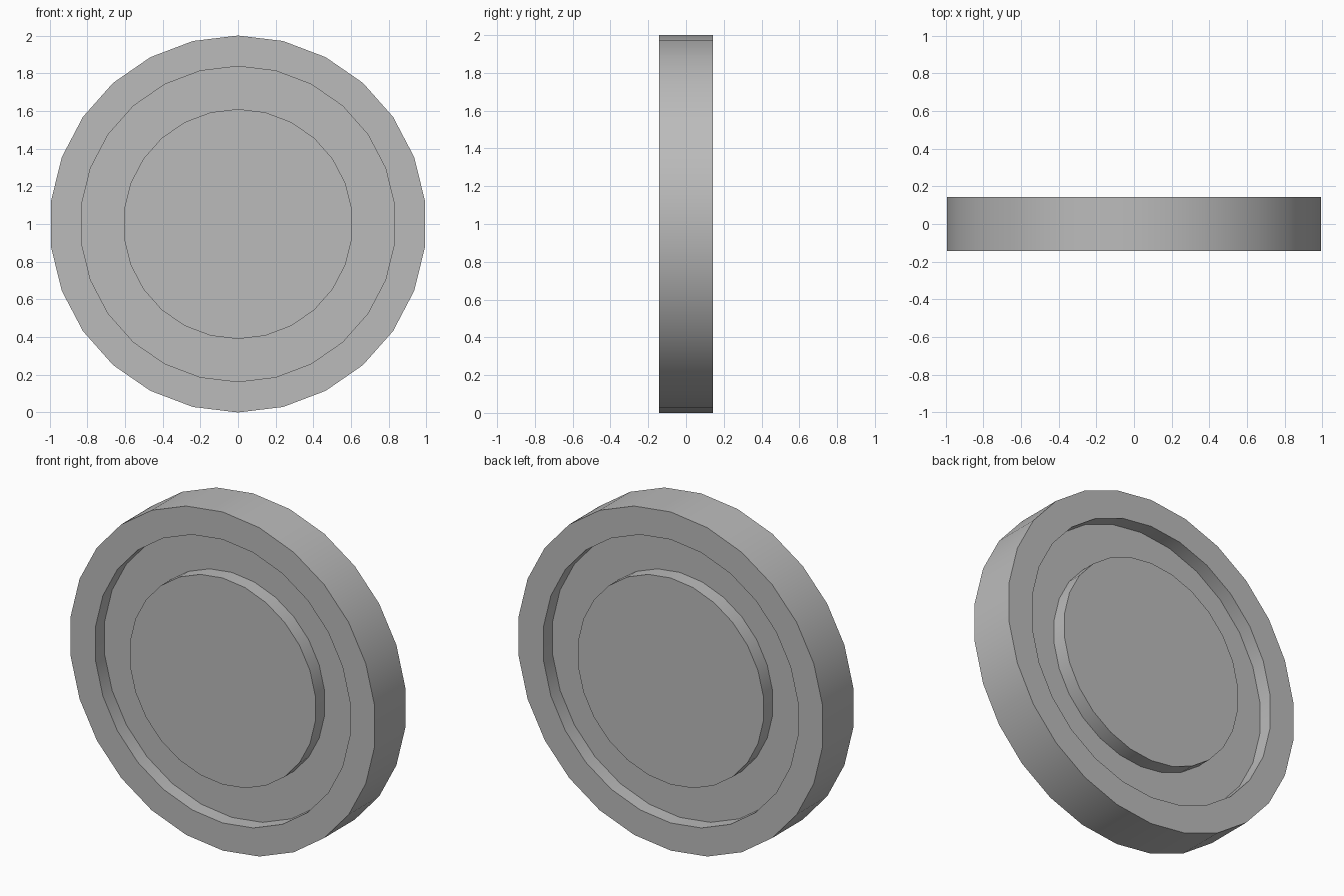
import bpy
import bmesh
import math
from mathutils import Matrix, Vector

cube = bpy.data.objects.get("Cube")
if cube:
    bpy.data.objects.remove(cube, do_unlink=True)

SIDES = 26
HALF_DEPTH = 0.143
GROOVE_FLOOR = 0.057
HUB_RADIUS = 0.61
RIM_INNER = 0.837
RIM_OUTER = 1.0

# Plain grey material
grey = bpy.data.materials.new("plain_grey")
grey.use_nodes = True
colour = (0.5, 0.5, 0.5, 1.0)
grey.diffuse_color = colour
grey.node_tree.nodes["Principled BSDF"].inputs["Base Color"].default_value = colour

# Half profile as (radius, depth), mirrored to the back face
half = [
    (0, HALF_DEPTH),
    (HUB_RADIUS, HALF_DEPTH),
    (HUB_RADIUS, GROOVE_FLOOR),
    (RIM_INNER, GROOVE_FLOOR),
    (RIM_INNER, HALF_DEPTH),
    (RIM_OUTER, HALF_DEPTH),
]
profile = [(r, -y) for r, y in half] + [(r, y) for r, y in reversed(half)]

# Turn the profile around the horizontal axle
bm = bmesh.new()
verts = [bm.verts.new((0, y, r)) for r, y in profile]
edges = [bm.edges.new(pair) for pair in zip(verts, verts[1:])]
bmesh.ops.spin(bm, geom=verts + edges, cent=(0, 0, 0), axis=(0, 1, 0),
               angle=math.tau, steps=SIDES, use_duplicate=False)
bmesh.ops.remove_doubles(bm, verts=bm.verts, dist=0.0005)

# Make each hub face a single flat polygon
centres = [v for v in bm.verts if Vector((v.co.x, v.co.z)).length < 0.001]
bmesh.ops.dissolve_verts(bm, verts=centres)
bmesh.ops.recalc_face_normals(bm, faces=bm.faces)
bmesh.ops.transform(bm, matrix=Matrix.Translation((0, 0, RIM_OUTER)), verts=bm.verts)

mesh = bpy.data.meshes.new("grooved_disc")
bm.to_mesh(mesh)
bm.free()
mesh.materials.append(grey)

disc = bpy.data.objects.new("grooved_disc", mesh)
bpy.context.collection.objects.link(disc)

# Smooth rim and groove walls, keeping the steps sharp
bpy.ops.object.select_all(action="DESELECT")
disc.select_set(True)
bpy.context.view_layer.objects.active = disc
bpy.ops.object.shade_smooth_by_angle(angle=math.radians(30))
